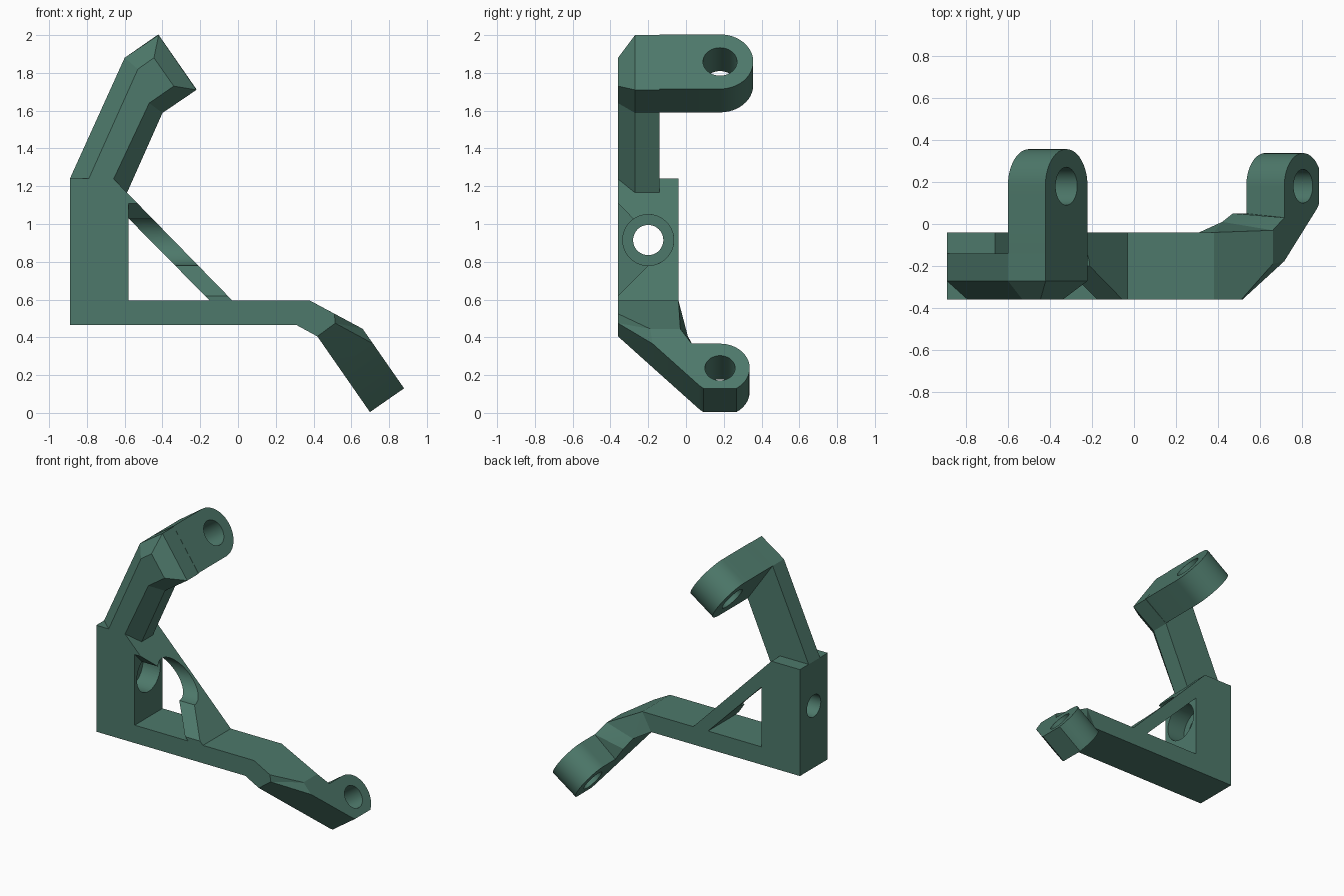
import bpy, bmesh, math
from mathutils import Vector

if "Cube" in bpy.data.objects:
    bpy.data.objects.remove(bpy.data.objects["Cube"])

green = bpy.data.materials.new("muted_green")
green.diffuse_color = (0.075, 0.19, 0.145, 1)
green.use_nodes = True
green.node_tree.nodes["Principled BSDF"].inputs["Base Color"].default_value = green.diffuse_color

X, Y, Z = Vector((1, 0, 0)), Vector((0, 1, 0)), Vector((0, 0, 1))
DOWN = Vector((0.57, 0, -0.82)).normalized()   # along the tilted ear faces
OUT = Vector((0.82, 0, 0.57)).normalized()     # through the tilted ears


def finish(name, bm):
    bmesh.ops.recalc_face_normals(bm, faces=bm.faces)
    mesh = bpy.data.meshes.new(name)
    bm.to_mesh(mesh)
    bm.free()
    mesh.materials.append(green)
    ob = bpy.data.objects.new(name, mesh)
    bpy.context.collection.objects.link(ob)
    return ob


def loft(name, rings):
    """Closed solid through rings of equal point count."""
    bm = bmesh.new()
    rows = [[bm.verts.new(p) for p in ring] for ring in rings]
    n = len(rows[0])
    for a, b in zip(rows, rows[1:]):
        for i in range(n):
            j = (i + 1) % n
            bm.faces.new((a[i], a[j], b[j], b[i]))
    bm.faces.new(rows[0])
    bm.faces.new(rows[-1])
    return finish(name, bm)


def prism(name, pts, origin, u, v, push):
    base = [Vector(origin) + u * a + v * b for a, b in pts]
    return loft(name, [base, [p + push for p in base]])


def hull(name, pts):
    bm = bmesh.new()
    for p in pts:
        bm.verts.new(p)
    res = bmesh.ops.convex_hull(bm, input=bm.verts)
    junk = [g for g in res["geom_interior"] if isinstance(g, bmesh.types.BMVert)]
    bmesh.ops.delete(bm, geom=junk, context='VERTS')
    bmesh.ops.dissolve_limit(bm, angle_limit=0.01, verts=bm.verts, edges=bm.edges)
    return finish(name, bm)


def arc(cx, cy, r, a0, a1, n=24):
    return [(cx + r * math.cos(math.radians(a0 + (a1 - a0) * i / n)),
             cy + r * math.sin(math.radians(a0 + (a1 - a0) * i / n))) for i in range(n + 1)]


def circle(cx, cy, r):
    return arc(cx, cy, r, 0, 360, 48)[:-1]


def cut(ob, cutters):
    bpy.context.view_layer.objects.active = ob
    for c in cutters:
        c.hide_render = True
        m = ob.modifiers.new("cut", 'BOOLEAN')
        m.operation, m.solver, m.object = 'DIFFERENCE', 'EXACT', c
        bpy.ops.object.modifier_apply(modifier=m.name)
        bpy.data.objects.remove(c)


# Triangular bracket body with bar
body = prism("bracket_body",
             [(-0.89, 0.465), (0.31, 0.465), (0.38, 0.595), (-0.03, 0.595),
              (-0.66, 1.24), (-0.89, 1.24)], (0, -0.36, 0), X, Z, Y * 0.32)
# Triangle window, flared screw access through the strut, counterbore and screw hole
cut(body, [
    prism("window_cutter", [(-0.58, 0.595), (-0.15, 0.595), (-0.58, 1.03)],
          (0, -0.5, 0), X, Z, Y),
    prism("access_cutter", arc(-0.2, 0.915, 0.135, -90, 125, 36)
          + [(-0.38, 1.13), (-0.38, 0.60)], (-0.58, 0, 0), Y, Z, X * 0.8),
    prism("counterbore_cutter", circle(-0.2, 0.915, 0.135), (-0.72, 0, 0), Y, Z, X * 0.3),
    prism("screw_cutter", circle(-0.2, 0.915, 0.08), (-1, 0, 0), Y, Z, X * 0.6),
])

# Upper arm with chamfered front
outer = [(-0.89, 1.24), (-0.60, 1.88), (-0.42, 2.0), (-0.22, 1.71),
         (-0.40, 1.588), (-0.59, 1.16), (-0.75, 1.15)]
inner = [(-0.79, 1.24), (-0.53, 1.82), (-0.445, 1.88), (-0.34, 1.73),
         (-0.47, 1.64), (-0.66, 1.235), (-0.74, 1.2)]
upper_arm = loft("upper_arm", [[(x, y, z) for x, z in ring]
                               for ring, y in ((inner, -0.36), (outer, -0.27), (outer, -0.14))])

# Upper ear with rounded end and hole
top = Vector((-0.60, 0, 1.88))
upper_ear = prism("upper_ear", [(-0.14, 0)] + arc(0.18, 0.176, 0.176, -90, 90)
                  + [(-0.14, 0.352)], top, Y, DOWN, OUT * 0.217)
cut(upper_ear, [prism("upper_hole_cutter", circle(0.18, 0.176, 0.09),
                      top - OUT * 0.2, Y, DOWN, OUT * 0.7)])

# Sloped knee at the end of the bar
knee = hull("bar_knee", [
    (0.31, -0.36, 0.465), (0.31, -0.04, 0.465), (0.38, -0.36, 0.595), (0.38, -0.04, 0.595),
    (0.42, -0.36, 0.405), (0.42, 0.01, 0.405), (0.515, -0.36, 0.475), (0.51, -0.36, 0.525),
    (0.66, -0.19, 0.445), (0.66, -0.03, 0.445)])

# Lower leg from the knee to the lower ear
p0 = Vector((0.42, 0, 0.405))
a, b = p0 + DOWN * 0.2, p0 + DOWN * 0.2 + OUT * 0.22
lower_leg = hull("lower_leg", [
    (0.42, -0.36, 0.405), (0.42, 0.01, 0.405), (0.515, -0.36, 0.475),
    (0.66, -0.19, 0.445), (0.66, -0.03, 0.445), (0.47, 0.05, 0.333),
    a - Y * 0.177, a + Y * 0.05, b - Y * 0.177, b + Y * 0.03])

# Lower ear with rounded end, flat tip and hole
lower_ear = prism("lower_ear", [(-0.177, 0.2)] + arc(0.18, 0.357, 0.157, -90, 56.5)
                  + arc(0.18, 0.357, 0.157, 123.5, 135, 4), p0, Y, DOWN, OUT * 0.22)
cut(lower_ear, [prism("lower_hole_cutter", circle(0.18, 0.357, 0.08),
                      p0 - OUT * 0.2, Y, DOWN, OUT * 0.7)])

# Smooth round surfaces, keep hard edges
bpy.ops.object.select_all(action='DESELECT')
for ob in (body, upper_arm, upper_ear, knee, lower_leg, lower_ear):
    ob.select_set(True)
bpy.context.view_layer.objects.active = body
bpy.ops.object.shade_smooth_by_angle(angle=math.radians(20))
